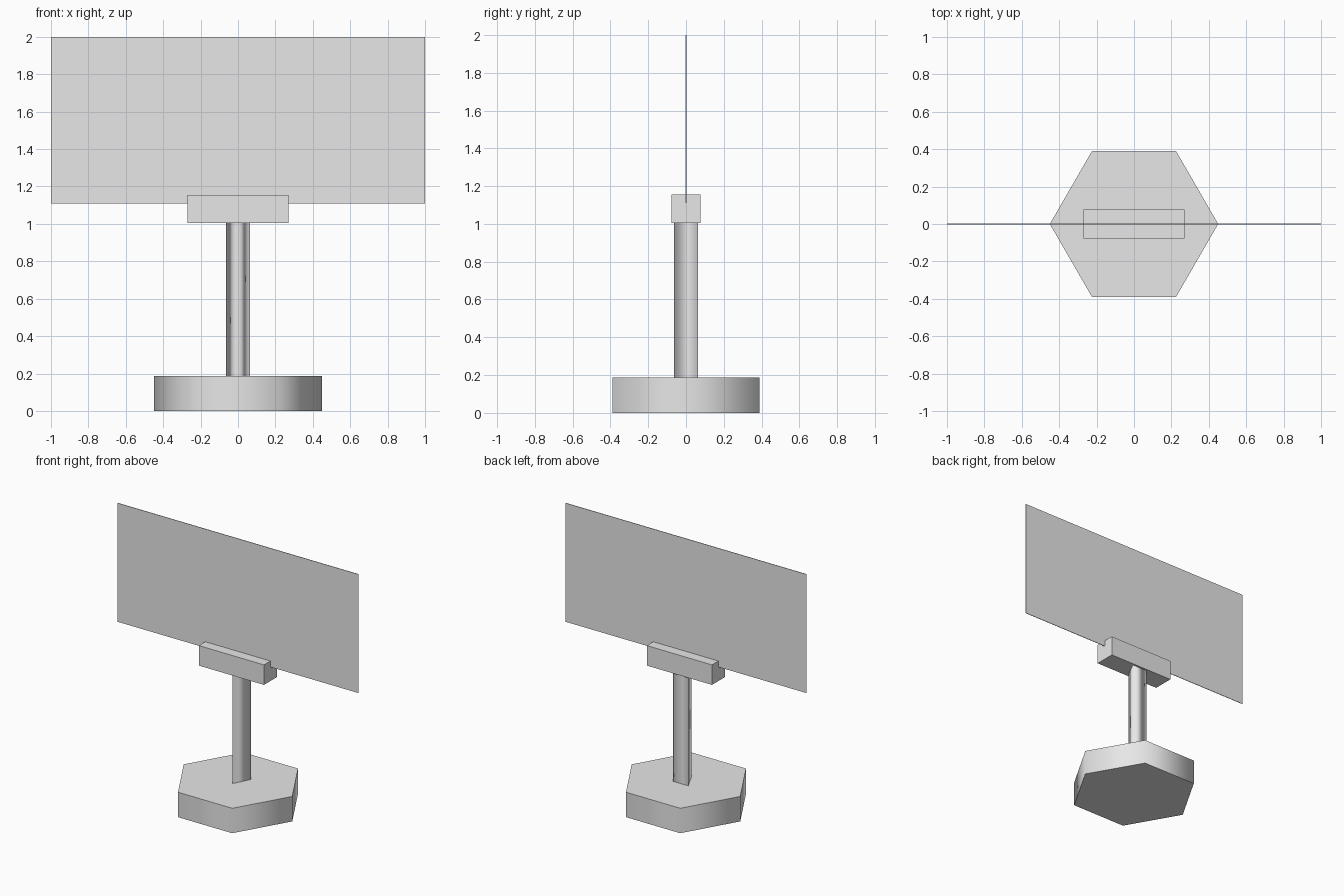
import bpy, bmesh, math

if "Cube" in bpy.data.objects:
    bpy.data.objects.remove(bpy.data.objects["Cube"])

grey = bpy.data.materials.new("plain_grey")
grey.diffuse_color = (0.8, 0.8, 0.8, 1.0)
grey.use_nodes = True
grey.node_tree.nodes["Principled BSDF"].inputs["Base Color"].default_value = grey.diffuse_color


def prism(name, outline, z0, z1, smooth_sides=False):
    """Extrude a counter-clockwise outline from z0 to z1."""
    bm = bmesh.new()
    low = [bm.verts.new((x, y, z0)) for x, y in outline]
    high = [bm.verts.new((x, y, z1)) for x, y in outline]
    caps = [bm.faces.new(low[::-1]), bm.faces.new(high)]
    n = len(outline)
    for i in range(n):
        j = (i + 1) % n
        side = bm.faces.new((low[i], low[j], high[j], high[i]))
        side.smooth = smooth_sides
    # Crisp rims keep the caps flat beside the smooth sides
    for cap in caps:
        for edge in cap.edges:
            edge.smooth = False
    mesh = bpy.data.meshes.new(name)
    bm.to_mesh(mesh)
    bm.free()
    mesh.materials.append(grey)
    obj = bpy.data.objects.new(name, mesh)
    bpy.context.collection.objects.link(obj)
    return obj


def rectangle(hx, hy):
    return [(-hx, -hy), (hx, -hy), (hx, hy), (-hx, hy)]


# Hexagonal foot with corners on the x axis
hexagon = [(0.45 * math.cos(math.radians(a)), 0.45 * math.sin(math.radians(a)))
           for a in range(0, 360, 60)]
prism("base", hexagon, 0.0, 0.187, smooth_sides=True)

# Three-sided post, point towards the front
prism("post", [(0.0, -0.063), (0.063, 0.063), (-0.063, 0.063)],
      0.187, 1.005, smooth_sides=True)

# Block that grips the panel
prism("clamp", rectangle(0.27, 0.078), 1.005, 1.155)

# Thin upright panel
prism("panel", rectangle(1.0, 0.002), 1.11, 2.0)
